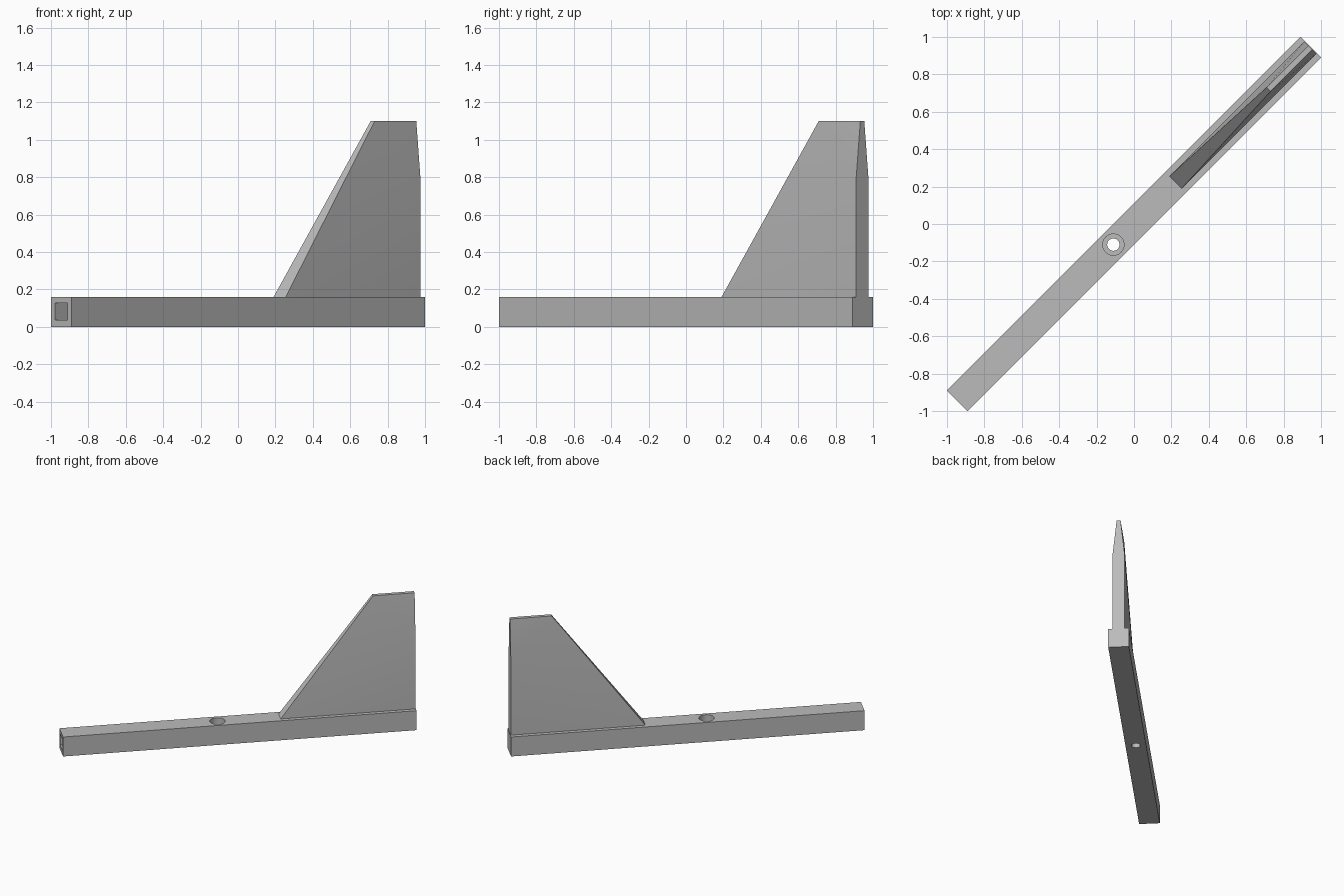
import bpy, bmesh, math
from mathutils import Matrix

if "Cube" in bpy.data.objects:
    bpy.data.objects.remove(bpy.data.objects["Cube"], do_unlink=True)

TURN = Matrix.Rotation(math.radians(45), 4, "Z")   # parts lie along the diagonal
LENGTH, WIDTH, HEIGHT = 2.673, 0.156, 0.16
PIVOT = -0.156

grey = bpy.data.materials.new("plain grey")
grey.use_nodes = True
grey.diffuse_color = (0.5, 0.5, 0.5, 1)
grey.node_tree.nodes["Principled BSDF"].inputs["Base Color"].default_value = (0.5, 0.5, 0.5, 1)


def finish(bm, name):
    bmesh.ops.recalc_face_normals(bm, faces=bm.faces)
    bm.transform(TURN)
    mesh = bpy.data.meshes.new(name)
    bm.to_mesh(mesh)
    bm.free()
    mesh.materials.append(grey)
    obj = bpy.data.objects.new(name, mesh)
    bpy.context.collection.objects.link(obj)
    return obj


def box(name, size, centre):
    bm = bmesh.new()
    bmesh.ops.create_cube(bm, size=1, matrix=Matrix.Translation(centre) @ Matrix.Diagonal((*size, 1)))
    return finish(bm, name)


def cylinder(name, radius, bottom, top):
    bm = bmesh.new()
    bmesh.ops.create_cone(bm, cap_ends=True, segments=48, radius1=radius, radius2=radius,
                          depth=top - bottom,
                          matrix=Matrix.Translation((PIVOT, 0, (top + bottom) / 2)))
    return finish(bm, name)


def smooth(obj):
    bpy.ops.object.select_all(action="DESELECT")
    obj.select_set(True)
    bpy.context.view_layer.objects.active = obj
    bpy.ops.object.shade_smooth_by_angle(angle=math.radians(30))


# Long bar with a stepped pivot hole and a square socket in its free end
bar = box("bar", (LENGTH, WIDTH, HEIGHT), (0, 0, HEIGHT / 2))
cutters = [
    cylinder("pivot_hole_cutter", 0.033, -0.1, 0.3),
    cylinder("pivot_recess_cutter", 0.057, 0.08, 0.3),
    box("socket_cutter", (0.6, 0.092, 0.092), (-LENGTH / 2, 0, 0.082)),
]
for cutter in cutters:
    cutter.hide_render = True
    cut = bar.modifiers.new(cutter.name, "BOOLEAN")
    cut.operation, cut.solver, cut.object = "DIFFERENCE", "EXACT", cutter
bpy.context.view_layer.objects.active = bar
for cut in list(bar.modifiers):
    bpy.ops.object.modifier_apply(modifier=cut.name)
for cutter in cutters:
    bpy.data.objects.remove(cutter, do_unlink=True)
smooth(bar)

# Swept tail fin: outline points as (along, height, half thickness)
outline = [(0.315, HEIGHT, 0.046), (1.333, HEIGHT, 0.046), (1.333, 0.8, 0.046),
           (1.333, 1.1, 0.015), (1.018, 1.1, 0.015)]
bm = bmesh.new()
left, right = [[bm.verts.new((u, side * w, z)) for u, z, w in outline] for side in (1, -1)]
for ring in (left, right):
    for tri in ((0, 1, 2), (0, 2, 4), (2, 3, 4)):
        bm.faces.new([ring[i] for i in tri])
for i in range(5):
    j = (i + 1) % 5
    bm.faces.new((left[i], left[j], right[j], right[i]))
smooth(finish(bm, "tail_fin"))
